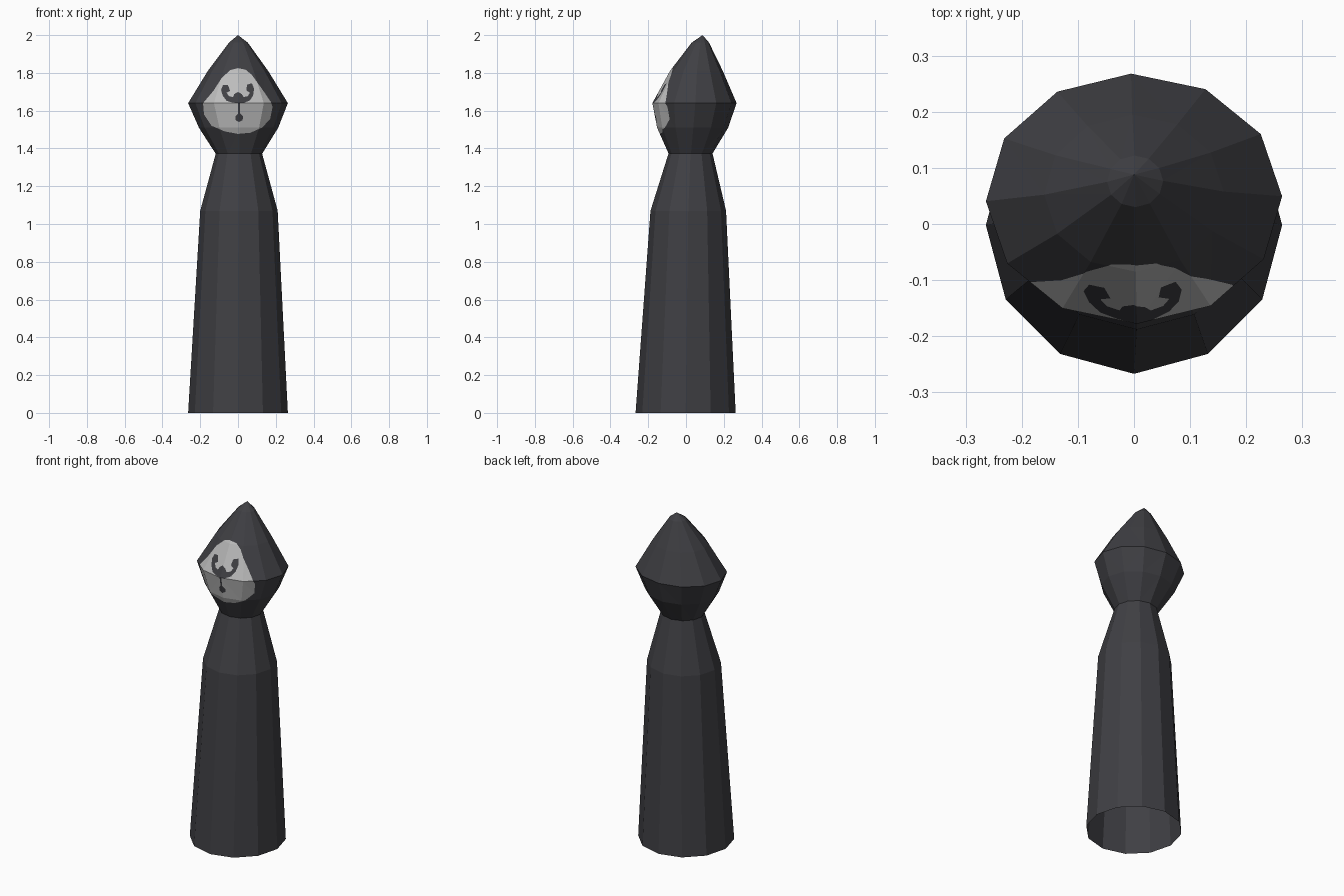
import bpy, bmesh, math
from mathutils import Vector

if "Cube" in bpy.data.objects:
    bpy.data.objects.remove(bpy.data.objects["Cube"])

SIDES = 12


def material(name, rgb):
    m = bpy.data.materials.new(name)
    m.diffuse_color = (*rgb, 1)
    m.use_nodes = True
    m.node_tree.nodes["Principled BSDF"].inputs["Base Color"].default_value = m.diffuse_color
    return m


dark = material("charcoal cloth", (0.05, 0.05, 0.057))
pale = material("pale grey mask", (0.5, 0.5, 0.5))


def loft(rings, turn=0.0, tip=None):
    """Skin stacked elliptical rings (cx, cy, z, rx, ry), optionally closed to a tip."""
    bm = bmesh.new()
    loops = []
    for cx, cy, z, rx, ry in rings:
        angles = [2 * math.pi * i / SIDES + turn for i in range(SIDES)]
        loops.append([bm.verts.new((cx + rx * math.cos(a), cy + ry * math.sin(a), z)) for a in angles])
    for lo, hi in zip(loops, loops[1:]):
        for i in range(SIDES):
            j = (i + 1) % SIDES
            bm.faces.new((lo[i], lo[j], hi[j], hi[i]))
    if tip:
        top = bm.verts.new(tip)
        for i in range(SIDES):
            bm.faces.new((loops[-1][i], loops[-1][(i + 1) % SIDES], top))
    return bm


def finish(bm, name, mats):
    me = bpy.data.meshes.new(name)
    bm.to_mesh(me)
    bm.free()
    for m in mats:
        me.materials.append(m)
    ob = bpy.data.objects.new(name, me)
    bpy.context.collection.objects.link(ob)
    return ob


def inside(p, poly):
    hit = False
    for (x1, z1), (x2, z2) in zip(poly, poly[1:] + poly[:1]):
        if (z1 > p.z) != (z2 > p.z) and p.x < x1 + (p.z - z1) * (x2 - x1) / (z2 - z1):
            hit = not hit
    return hit


# Robe: open-bottomed tapered tube
robe = loft([(0, -0.002, 0, 0.264, 0.265),
             (0.005, 0.012, 1.07, 0.205, 0.2),
             (0.005, 0.024, 1.375, 0.122, 0.116)])
finish(robe, "robe", [dark])

# Hooded head: bulb below, leaning point above
head = loft([(0.005, 0.024, 1.372, 0.123, 0.116),
             (0.003, 0.035, 1.51, 0.21, 0.188),
             (0, 0.045, 1.64, 0.264, 0.223),
             (0, 0.055, 1.81, 0.16, 0.14),
             (0.002, 0.076, 1.96, 0.05, 0.046)],
            turn=0.02, tip=(0, 0.088, 2.0))
bmesh.ops.triangulate(head, faces=head.faces[:])

# Mask outline and its painted mark, in hundredths around (x 0, z 1.64)
mask_outline = [(0, 18.5), (4, 17.7), (7.3, 15), (12.7, 7.5), (17.5, 0.5), (18.3, -2),
                (17, -8.5), (12.7, -13), (6.5, -15.7), (0, -16.3), (-7, -15), (-14, -12),
                (-18, -6), (-18.5, 0), (-13, 6.5), (-8.5, 13.5), (-4, 17.5)]
mark = [(-9, 7), (-8, 9.5), (-5.3, 9.5), (-4.2, 6.5), (-6, 5.5), (-4.8, 3.7), (-2.6, 3.2),
        (-2, 4.7), (0, 6), (2, 4.7), (3, 3.2), (5.2, 3.7), (6.3, 5.5), (4.4, 6.8), (4.8, 9.8),
        (7.4, 10.5), (8.5, 7.5), (8, 4), (6.3, 1.5), (3, 0), (1.1, 0), (1.1, -5.5), (2.8, -7),
        (2.4, -9), (0.5, -10), (-1.3, -9), (-1.4, -7), (0, -5.5), (0, 0), (-3, 0.3),
        (-6, 1.2), (-8, 3.8)]
mask_outline, mark = [[(u / 100, 1.64 + v / 100) for u, v in p] for p in (mask_outline, mark)]


def cut(bm, poly, region=None):
    """Slice front faces along every edge line of a polygon seen from the front."""
    for (x1, z1), (x2, z2) in zip(poly, poly[1:] + poly[:1]):
        faces = []
        for f in bm.faces:
            f.normal_update()
            c = f.calc_center_median()
            if f.normal.y < -0.05 and (region is None or inside(c, region)):
                faces.append(f)
        geom = set(faces)
        for f in faces:
            geom.update(f.edges)
            geom.update(f.verts)
        bmesh.ops.bisect_plane(bm, geom=list(geom), dist=1e-6,
                               plane_co=Vector((x1, 0, z1)),
                               plane_no=Vector((z2 - z1, 0, x1 - x2)).normalized())


cut(head, mask_outline)
cut(head, mark, mask_outline)
for f in head.faces:
    f.normal_update()
    c = f.calc_center_median()
    if c.y < 0.03 and f.normal.y < 0 and inside(c, mask_outline) and not inside(c, mark):
        f.material_index = 1
finish(head, "hooded_head", [dark, pale])
